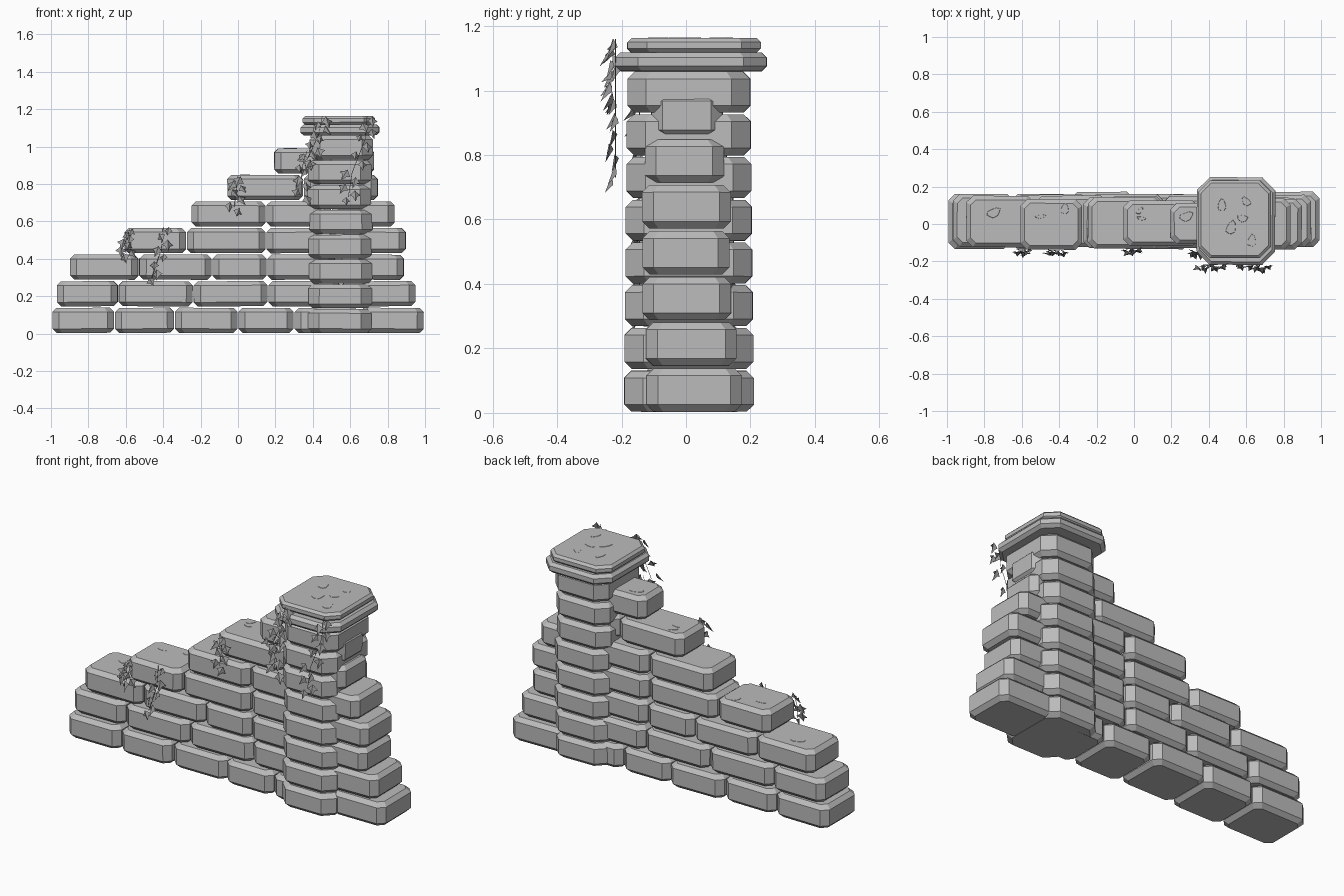
import bpy, bmesh, math, random
from mathutils import Matrix, Vector

random.seed(4)
if "Cube" in bpy.data.objects:
    bpy.data.objects.remove(bpy.data.objects["Cube"])


def material(name, value):
    m = bpy.data.materials.new(name)
    m.use_nodes = True
    col = (value, value, value, 1)
    m.diffuse_color = col
    m.node_tree.nodes["Principled BSDF"].inputs["Base Color"].default_value = col
    return m


STONE = material("stone grey", 0.5)
LEAF = material("leaf grey", 0.32)


def finish(bm, name, mat):
    mesh = bpy.data.meshes.new(name)
    bm.to_mesh(mesh)
    bm.free()
    mesh.materials.append(mat)
    ob = bpy.data.objects.new(name, mesh)
    bpy.context.collection.objects.link(ob)
    return ob


def octagon(hx, hy, c):
    pts = [(hx, c - hy), (hx, hy - c), (hx - c, hy), (c - hx, hy)]
    return pts + [(-x, -y) for x, y in pts]


def block(name, x0, x1, y0, y1, z0, z1, corner=0.035, edge=0.022, wobble=0.014):
    """Cut stone: chamfered upright corners, chamfered top and bottom rims."""
    bm = bmesh.new()
    hx, hy, hz = (x1 - x0) / 2, (y1 - y0) / 2, (z1 - z0) / 2
    rings = []
    for inset, z in ((edge, -hz), (0, edge - hz), (0, hz - edge), (edge, hz)):
        ring = octagon(hx - inset, hy - inset, corner - inset * 0.3)
        rings.append([bm.verts.new((x, y, z)) for x, y in ring])
    for a, b in zip(rings, rings[1:]):
        for i in range(8):
            j = (i + 1) % 8
            bm.faces.new((a[i], a[j], b[j], b[i]))
    bm.faces.new(rings[0][::-1])
    bm.faces.new(rings[-1])
    ob = finish(bm, name, STONE)
    ob.location = ((x0 + x1) / 2, (y0 + y1) / 2, (z0 + z1) / 2)
    ob.rotation_euler = (0, random.uniform(-wobble, wobble) * 0.4,
                         random.uniform(-wobble, wobble))
    return ob


# Stepped wall: each course lists its joints, then its front and back depth
courses = [
    ([-0.995, -0.66, -0.34, 0, 0.3, 0.65, 0.995], -0.13, 0.165),
    ([-0.97, -0.64, -0.24, 0.16, 0.55, 0.95], -0.125, 0.155),
    ([-0.9, -0.53, -0.14, 0.155, 0.52, 0.89], -0.13, 0.145),
    ([-0.61, -0.275, 0.15, 0.53, 0.9], -0.13, 0.14),
    ([-0.25, 0.15, 0.5, 0.84], -0.13, 0.145),
    ([-0.06, 0.35, 0.75], -0.12, 0.125),
    ([0.19, 0.46, 0.73], -0.11, 0.11),
]
STEP = 0.142
for row, (joints, front, back) in enumerate(courses):
    z = 0.004 + row * STEP
    for a, b in zip(joints, joints[1:]):
        shift = random.uniform(-0.008, 0.008)
        block("wall_block", a + 0.003, b - 0.003, front + shift, back + shift,
              z, z + 0.134)

# Pillar of eight stones, topped by a two-step cap
for row in range(8):
    z = 0.004 + row * 0.1325
    s = random.uniform(-0.006, 0.006)
    shrink = 0.0015 * row
    block("pillar_block", 0.377 + s, 0.716 + s, -0.192 + shrink, 0.21 - shrink,
          z, z + 0.127, corner=0.058, wobble=0.01)
block("cap_lower", 0.335, 0.755, -0.218, 0.25, 1.06, 1.118, 0.07, 0.016, 0.008)
block("cap_upper", 0.345, 0.732, -0.182, 0.232, 1.117, 1.163, 0.06, 0.013, 0.008)


def patch(x, y, z, rx, ry):
    """Thin worn spot on a top face."""
    bm = bmesh.new()
    bmesh.ops.create_cone(bm, cap_ends=True, segments=9, radius1=1,
                          radius2=0.9, depth=0.003)
    turn = random.uniform(0, 3)
    for v in bm.verts:
        wave = 1 + 0.15 * math.sin(3 * math.atan2(v.co.y, v.co.x) + turn)
        v.co.x *= rx * wave
        v.co.y *= ry * wave
    ob = finish(bm, "worn_patch", STONE)
    ob.location = (x, y, z)
    ob.rotation_euler.z = turn


for x, y, row, rx, ry in [(-0.75, 0.06, 2, 0.04, 0.025), (-0.5, 0.04, 3, 0.03, 0.01),
                          (-0.37, 0.08, 3, 0.03, 0.022), (0.03, 0.07, 5, 0.025, 0.012),
                          (0.04, 0.03, 5, 0.025, 0.01), (0.28, 0.04, 6, 0.04, 0.025)]:
    patch(x, y, 0.138 + row * STEP, rx, ry)
for x, y, rx in [(0.47, 0.1, 0.035), (0.6, 0.12, 0.03), (0.52, -0.02, 0.04),
                 (0.58, 0.03, 0.03), (0.63, -0.09, 0.035)]:
    patch(x, y, 1.163, rx, rx * 0.65)


# Ivy: folded three-lobed leaves along hanging stems
HALF = [(0.012, -0.012), (0.03, -0.026), (0.013, -0.033)]


def add_leaf(bm, pos, size):
    m = (Matrix.Translation(pos) @ Matrix.Rotation(random.uniform(-0.6, 0.6), 4, 'Z')
         @ Matrix.Rotation(random.uniform(-0.55, -0.2), 4, 'X')
         @ Matrix.Rotation(random.uniform(-0.6, 0.6), 4, 'Y'))
    top = bm.verts.new(m @ Vector((0, -0.003, 0)) * 1)
    tip = bm.verts.new(m @ Vector((0, -0.003, -0.064 * size)))
    for side in (-1, 1):
        edge = [bm.verts.new(m @ Vector((side * x * size, 0.006, z * size)))
                for x, z in HALF]
        loop = [top] + edge + [tip]
        bm.faces.new(loop if side < 0 else loop[::-1])


def vine(path, y, count):
    bm = bmesh.new()
    pts = [Vector((x, y, z)) for x, z in path]
    for i in range(count):
        t = i / (count - 1) * (len(pts) - 1)
        k = min(int(t), len(pts) - 2)
        p = pts[k].lerp(pts[k + 1], t - k)
        p.x += 0.022 * (-1) ** i + random.uniform(-0.01, 0.01)
        p.y += random.uniform(-0.012, 0.008)
        add_leaf(bm, p, random.uniform(0.8, 1.1))
    finish(bm, "ivy_leaves", LEAF)

    curve = bpy.data.curves.new("ivy_stem", 'CURVE')
    curve.dimensions = '3D'
    curve.bevel_depth = 0.0015
    curve.bevel_resolution = 0
    spline = curve.splines.new('POLY')
    spline.points.add(len(pts) - 1)
    for sp, p in zip(spline.points, pts):
        sp.co = (p.x, p.y + 0.006, p.z, 1)
    curve.materials.append(LEAF)
    bpy.context.collection.objects.link(bpy.data.objects.new("ivy_stem", curve))


vine([(-0.58, 0.56), (-0.6, 0.5), (-0.6, 0.43)], -0.148, 8)
vine([(-0.4, 0.57), (-0.41, 0.45), (-0.46, 0.3)], -0.15, 8)
vine([(0, 0.84), (-0.01, 0.77), (-0.02, 0.67)], -0.142, 7)
vine([(0.37, 0.98), (0.34, 0.88), (0.34, 0.74)], -0.15, 9)
vine([(0.45, 1.16), (0.43, 1.06), (0.37, 0.93)], -0.225, 9)
vine([(0.69, 1.16), (0.68, 1.04), (0.61, 0.86), (0.59, 0.73)], -0.225, 12)
